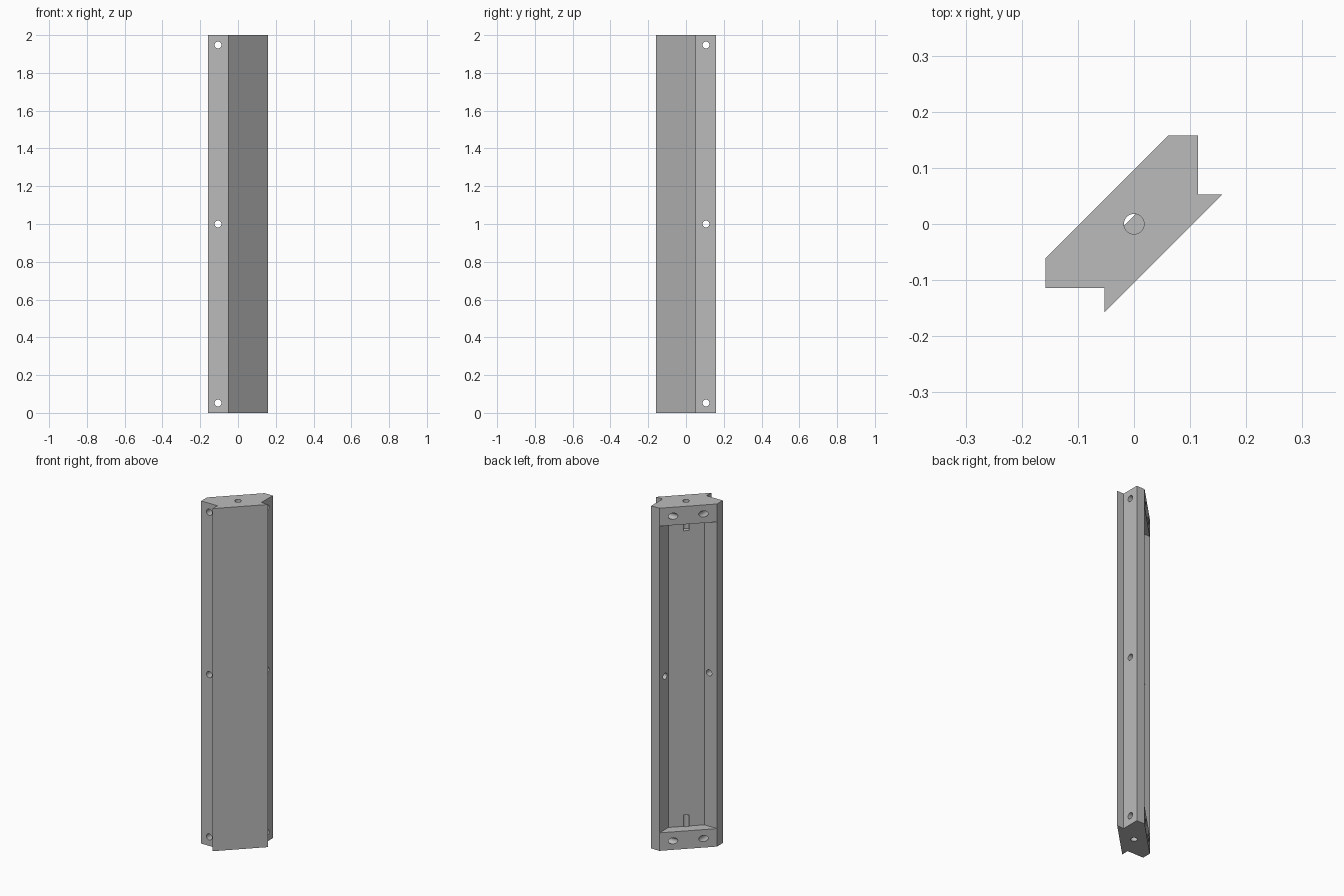
import bpy
import bmesh
from math import radians
from mathutils import Matrix

if "Cube" in bpy.data.objects:
    bpy.data.objects.remove(bpy.data.objects["Cube"], do_unlink=True)

HEIGHT = 2.0
BAR = 0.105          # thickness of the end bars
HOLE = 0.018         # radius of every bore
WALL = 0.061         # inner face of the side flanges
FLOOR = 0.076        # corner where flange meets the pocket floor
SCREW = 0.106        # offset of the side bores
BORE_DEPTH = 0.17

grey = bpy.data.materials.new("plain grey")
grey.use_nodes = True
grey.diffuse_color = (0.5, 0.5, 0.5, 1)
grey.node_tree.nodes["Principled BSDF"].inputs["Base Color"].default_value = (0.5, 0.5, 0.5, 1)


def to_object(name, bm):
    bmesh.ops.recalc_face_normals(bm, faces=bm.faces)
    mesh = bpy.data.meshes.new(name)
    bm.to_mesh(mesh)
    bm.free()
    mesh.materials.append(grey)
    obj = bpy.data.objects.new(name, mesh)
    bpy.context.collection.objects.link(obj)
    return obj


def prism(name, outline, z0, z1):
    bm = bmesh.new()
    face = bm.faces.new([bm.verts.new((x, y, z0)) for x, y in outline])
    top = bmesh.ops.extrude_face_region(bm, geom=[face])["geom"]
    verts = [v for v in top if isinstance(v, bmesh.types.BMVert)]
    bmesh.ops.translate(bm, verts=verts, vec=(0, 0, z1 - z0))
    return to_object(name, bm)


def bore(name, centre, length, axis):
    turn = {"X": Matrix.Rotation(radians(90), 4, "Y"),
            "Y": Matrix.Rotation(radians(90), 4, "X"),
            "Z": Matrix.Identity(4)}[axis]
    bm = bmesh.new()
    bmesh.ops.create_cone(bm, cap_ends=True, segments=32, radius1=HOLE, radius2=HOLE,
                          depth=length, matrix=Matrix.Translation(centre) @ turn)
    return to_object(name, bm)


def mirrored(points):
    # reflect across the diagonal to close the outline
    return points + [(-y, -x) for x, y in reversed(points)]


# Solid post with a notched diagonal outline
post = prism("corner_post", mirrored([
    (-0.158, -WALL), (-0.158, -0.114), (-0.053, -0.114), (-0.053, -0.158)]), 0, HEIGHT)

# Open pocket between the two end bars
cutters = [prism("pocket_cutter", mirrored([
    (-0.3, 0.3), (-0.3, -WALL), (-FLOOR, -WALL)])[:-1], BAR, HEIGHT - BAR)]

# Bores through both flanges and the end bars
for z in (BAR / 2, HEIGHT / 2, HEIGHT - BAR / 2):
    cutters.append(bore("front_bore_cutter", (-SCREW, 0, z), 0.6, "Y"))
    cutters.append(bore("side_bore_cutter", (0, SCREW, z), 0.6, "X"))

# Blind bores in the two ends
for z in (0, HEIGHT):
    cutters.append(bore("end_bore_cutter", (0, 0, z), 2 * BORE_DEPTH, "Z"))

for cutter in cutters:
    cutter.hide_render = True
    mod = post.modifiers.new("cut", "BOOLEAN")
    mod.operation = "DIFFERENCE"
    mod.solver = "EXACT"
    mod.object = cutter

# Bake the cuts and drop the cutters
bpy.context.view_layer.update()
baked = bpy.data.meshes.new_from_object(post.evaluated_get(bpy.context.evaluated_depsgraph_get()))
post.modifiers.clear()
post.data = baked
for cutter in cutters:
    bpy.data.objects.remove(cutter, do_unlink=True)

bpy.ops.object.select_all(action="DESELECT")
post.select_set(True)
bpy.context.view_layer.objects.active = post
bpy.ops.object.shade_smooth_by_angle(angle=radians(30))
